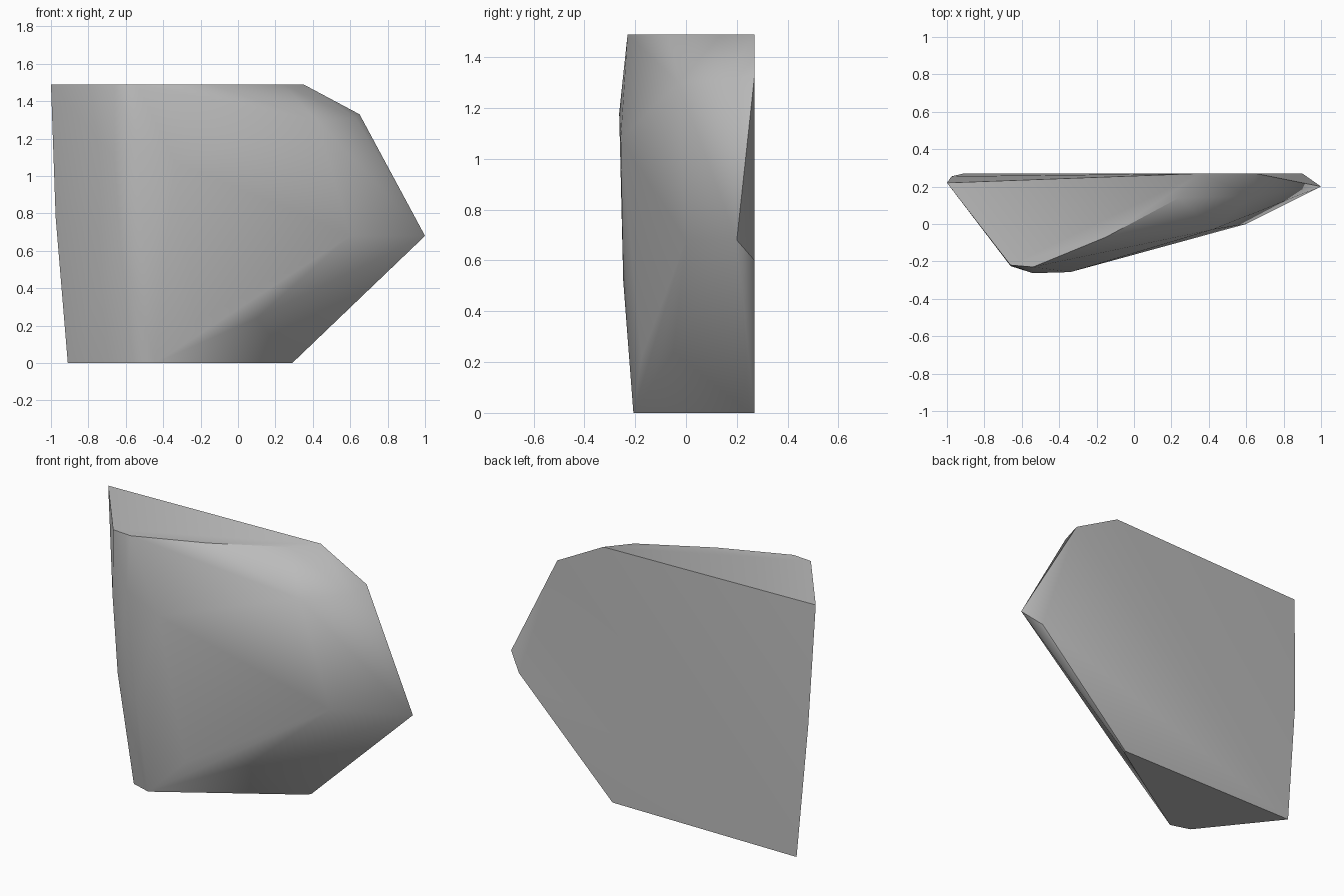
import bpy, bmesh, math

if "Cube" in bpy.data.objects:
    bpy.data.objects.remove(bpy.data.objects["Cube"], do_unlink=True)

# Single stone colour
stone = bpy.data.materials.new("stone_grey")
stone.use_nodes = True
grey = (0.5, 0.5, 0.5, 1.0)
stone.diffuse_color = grey
bsdf = stone.node_tree.nodes["Principled BSDF"]
bsdf.inputs["Base Color"].default_value = grey
bsdf.inputs["Roughness"].default_value = 0.9

# Corner points of the boulder, grouped by region
top_rim = [(-1, .22, 1.49), (-.66, -.22, 1.49), (-.54, -.23, 1.49),
           (-.15, -.07, 1.49), (.24, .14, 1.49), (.35, .27, 1.49)]
shoulder = [(.42, -.03, 1.30), (.63, .15, 1.31), (.65, .27, 1.33)]
front_bulge = [(-.66, -.225, 1.1), (-.63, -.22, .65), (-.54, -.263, 1.18),
               (-.34, -.257, 1.08), (-.49, -.247, .52), (-.46, -.222, .22)]
lower_ridge = [(-.22, -.175, .22), (.10, -.05, .24), (.6, 0, .68)]
side_point = [(1, .2, .68), (.9, .27, .6), (-.975, .255, .78)]
base_rim = [(-.91, .27, 0), (-.56, -.17, 0), (-.44, -.207, 0),
            (.28, .25, 0), (.29, .27, 0)]

# Convex faceted boulder
bm = bmesh.new()
for region in (top_rim, shoulder, front_bulge, lower_ridge, side_point, base_rim):
    for point in region:
        bm.verts.new(point)
hull = bmesh.ops.convex_hull(bm, input=bm.verts[:])
unused = {v for v in hull["geom_interior"] + hull["geom_unused"]
          if isinstance(v, bmesh.types.BMVert)}
bmesh.ops.delete(bm, geom=list(unused), context='VERTS')
bmesh.ops.dissolve_limit(bm, angle_limit=math.radians(0.5),
                         verts=bm.verts[:], edges=bm.edges[:])
bmesh.ops.recalc_face_normals(bm, faces=bm.faces[:])

mesh = bpy.data.meshes.new("boulder")
bm.to_mesh(mesh)
bm.free()
mesh.materials.append(stone)
boulder = bpy.data.objects.new("boulder", mesh)
bpy.context.collection.objects.link(boulder)

# Soft front ridges, crisp rims
bpy.ops.object.select_all(action='DESELECT')
boulder.select_set(True)
bpy.context.view_layer.objects.active = boulder
bpy.ops.object.shade_smooth_by_angle(angle=math.radians(38))
